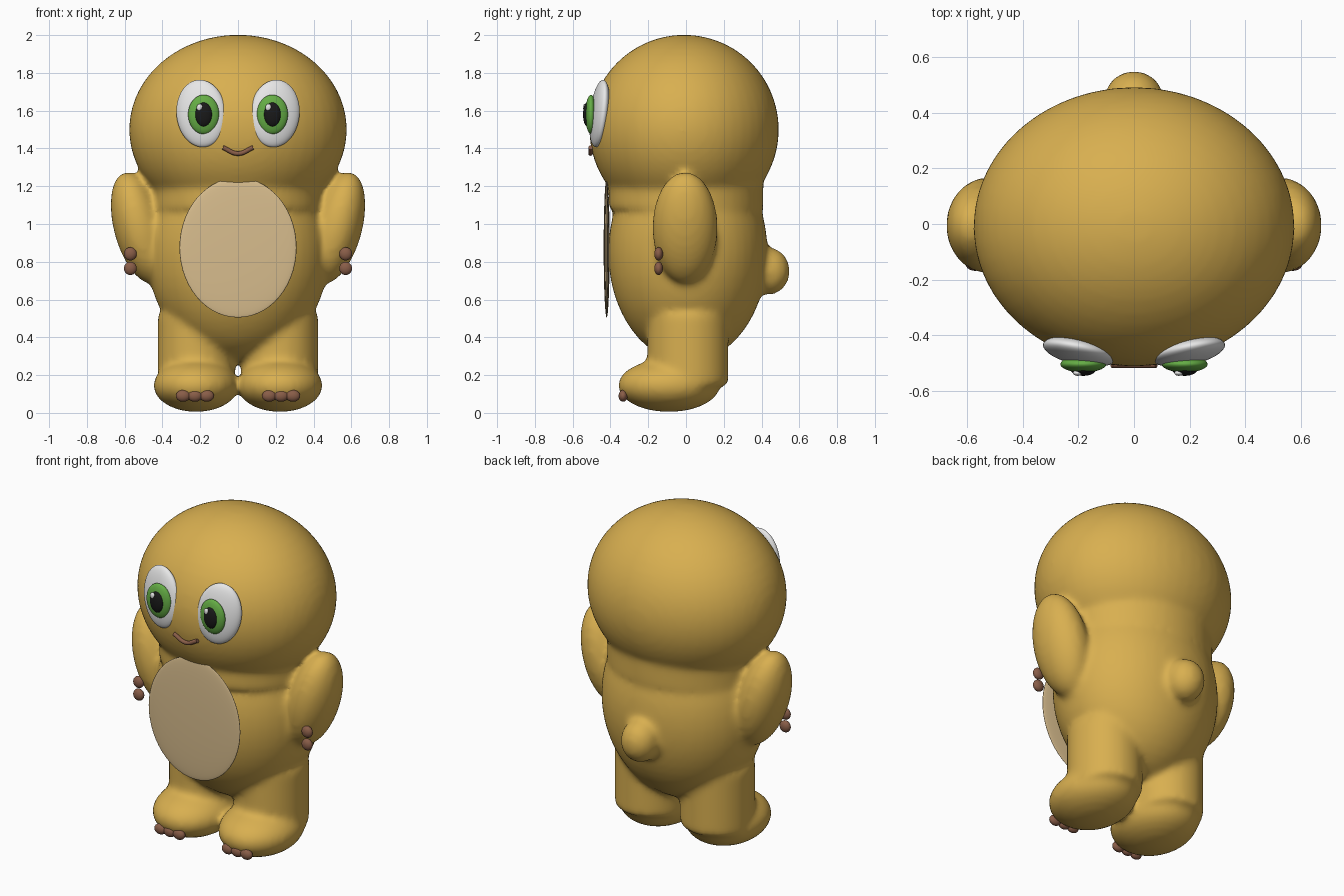
import bpy
import bmesh
from math import radians
from mathutils import Matrix, Vector, Euler

if "Cube" in bpy.data.objects:
    bpy.data.objects.remove(bpy.data.objects["Cube"], do_unlink=True)


def material(name, rgb):
    m = bpy.data.materials.new(name)
    m.use_nodes = True
    m.diffuse_color = (*rgb, 1)
    m.node_tree.nodes["Principled BSDF"].inputs["Base Color"].default_value = (*rgb, 1)
    return m


GOLD = material("golden fur", (0.69, 0.43, 0.08))
CREAM = material("cream belly", (0.69, 0.51, 0.27))
WHITE = material("eye white", (0.8, 0.8, 0.8))
GREEN = material("iris green", (0.13, 0.42, 0.06))
BLACK = material("pupil black", (0.01, 0.01, 0.01))
BROWN = material("claw brown", (0.25, 0.11, 0.065))


def place(center, radii, turn=(0, 0, 0)):
    rot = Euler([radians(a) for a in turn]).to_matrix().to_4x4()
    return Matrix.Translation(center) @ rot @ Matrix.Diagonal((*radii, 1))


def ball(bm, center, radii, turn=(0, 0, 0)):
    bmesh.ops.create_uvsphere(bm, u_segments=48, v_segments=28, radius=1,
                              matrix=place(center, radii, turn))


def tube(bm, center, radii):
    bmesh.ops.create_cone(bm, cap_ends=True, segments=48, radius1=1, radius2=1,
                          depth=2, matrix=place(center, radii))


def finish(name, bm, mat):
    me = bpy.data.meshes.new(name)
    bm.to_mesh(me)
    bm.free()
    me.materials.append(mat)
    me.shade_smooth()
    ob = bpy.data.objects.new(name, me)
    bpy.context.collection.objects.link(ob)
    return ob


def ellipsoid(name, mat, center, radii, turn=(0, 0, 0)):
    bm = bmesh.new()
    ball(bm, center, radii, turn)
    return finish(name, bm, mat)


# Body: overlapping volumes fused into one soft skin
bm = bmesh.new()
ball(bm, (0, -0.01, 1.5), (0.577, 0.502, 0.502))        # head
tube(bm, (0, 0, 1.15), (0.45, 0.41, 0.07))              # neck
ball(bm, (0, 0.01, 0.85), (0.482, 0.422, 0.58))         # torso
ball(bm, (0, 0.44, 0.75), (0.11, 0.11, 0.125))          # tail
for s in (-1, 1):
    ball(bm, (s * 0.522, -0.005, 0.98), (0.135, 0.173, 0.305), (0, s * 15, 0))
    tube(bm, (s * 0.22, 0.01, 0.33), (0.205, 0.215, 0.185))
    ball(bm, (s * 0.222, -0.09, 0.145), (0.226, 0.27, 0.14))
body = finish("body", bm, GOLD)
remesh = body.modifiers.new("fuse", "REMESH")
remesh.mode = "VOXEL"
remesh.voxel_size = 0.018
remesh.use_smooth_shade = True
soften = body.modifiers.new("soften", "SMOOTH")
soften.factor = 0.5
soften.iterations = 10

# Belly patch
ellipsoid("belly", CREAM, (0, -0.42, 0.875), (0.31, 0.016, 0.37))

for side, s in (("right", -1), ("left", 1)):
    # Eyes
    ellipsoid(side + "_eye", WHITE, (s * 0.195, -0.458, 1.585),
              (0.133, 0.045, 0.18), (-6, s * 8, s * 10))
    ellipsoid(side + "_iris", GREEN, (s * 0.182, -0.503, 1.58), (0.082, 0.03, 0.104))
    ellipsoid(side + "_pupil", BLACK, (s * 0.182, -0.523, 1.58), (0.045, 0.022, 0.064))
    ellipsoid(side + "_eye_glint", WHITE, (s * 0.182 - 0.021, -0.535, 1.617),
              (0.016, 0.01, 0.019))
    # Finger and toe claws
    for i, z in enumerate((0.765, 0.842)):
        ellipsoid(f"{side}_finger_claw_{i}", BROWN, (s * 0.57, -0.145, z),
                  (0.034, 0.023, 0.035))
    for i in range(3):
        ellipsoid(f"{side}_toe_claw_{i}", BROWN, (s * (0.165 + 0.063 * i), -0.333, 0.09),
                  (0.038, 0.024, 0.031))

# Mouth
curve = bpy.data.curves.new("mouth", "CURVE")
curve.dimensions = "3D"
curve.bevel_depth = 0.012
curve.use_fill_caps = True
spline = curve.splines.new("BEZIER")
spline.bezier_points.add(2)
for p, x in zip(spline.bezier_points, (-0.08, 0, 0.08)):
    p.co = Vector((x, -0.505, 1.373 + 5 * x * x))
    p.handle_left_type = p.handle_right_type = "AUTO"
curve.materials.append(BROWN)
bpy.context.collection.objects.link(bpy.data.objects.new("mouth", curve))
